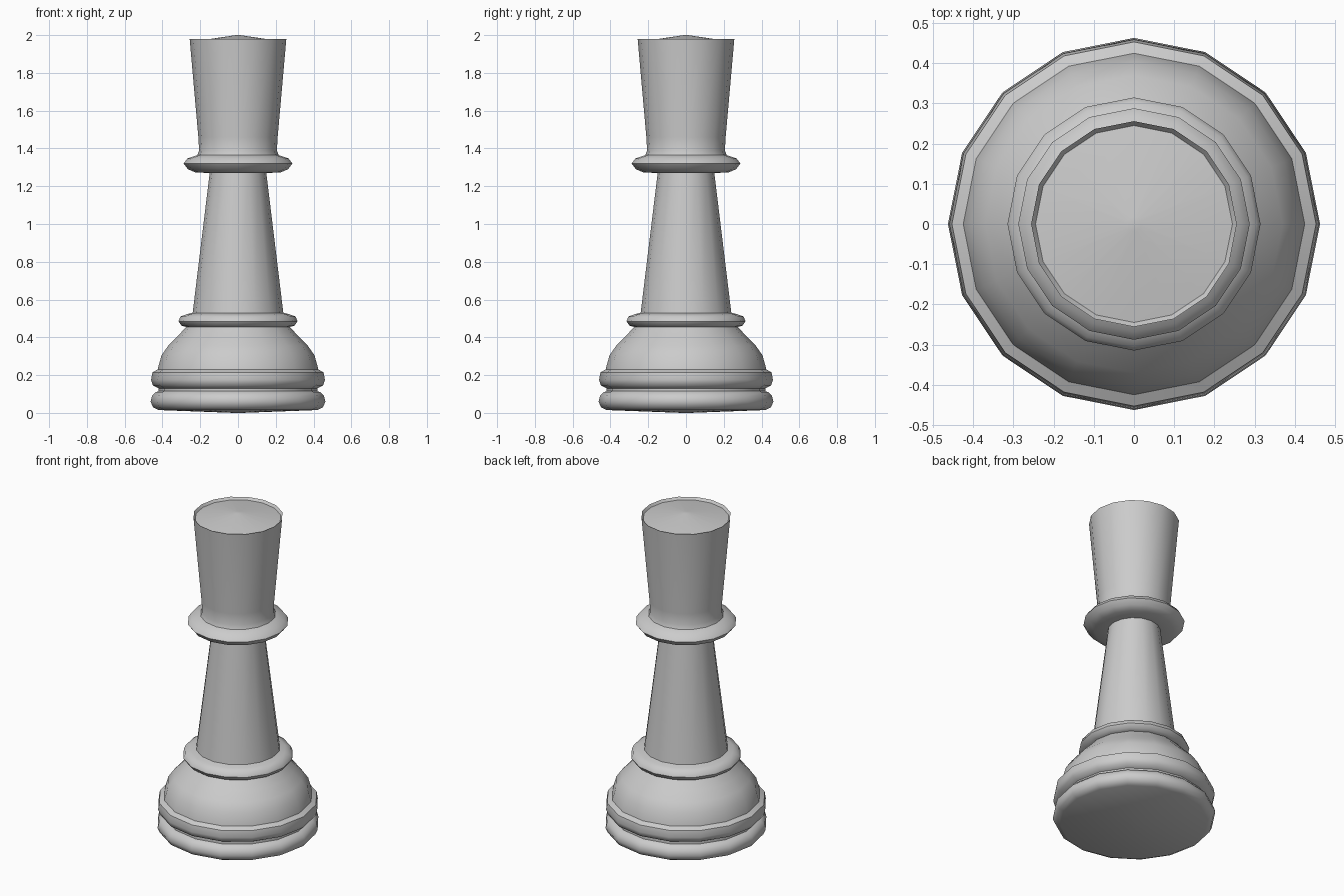
import bpy, bmesh, math

if "Cube" in bpy.data.objects:
    bpy.data.objects.remove(bpy.data.objects["Cube"])

SIDES = 16


def lathe(name, profile):
    """Revolve an (r, z) profile round the z axis; r = 0 points become poles."""
    bm = bmesh.new()
    rings = []
    for r, z in profile:
        if r == 0:
            rings.append([bm.verts.new((0, 0, z))] * SIDES)
        else:
            rings.append([bm.verts.new((r * math.cos(2 * math.pi * i / SIDES),
                                        r * math.sin(2 * math.pi * i / SIDES), z))
                          for i in range(SIDES)])
    for a, b in zip(rings, rings[1:]):
        for i in range(SIDES):
            j = (i + 1) % SIDES
            bm.faces.new(list(dict.fromkeys((a[i], a[j], b[j], b[i]))))
    bmesh.ops.recalc_face_normals(bm, faces=bm.faces[:])
    mesh = bpy.data.meshes.new(name)
    bm.to_mesh(mesh)
    bm.free()
    ob = bpy.data.objects.new(name, mesh)
    bpy.context.collection.objects.link(ob)
    bpy.ops.object.select_all(action='DESELECT')
    ob.select_set(True)
    bpy.context.view_layer.objects.active = ob
    bpy.ops.object.shade_smooth_by_angle(angle=math.radians(50))
    return ob


lathe("chess_piece", [
    # slightly domed underside and lower foot ring
    (0, 0.0), (0.02, 0.0), (0.42, 0.015), (0.45, 0.03), (0.463, 0.06),
    (0.455, 0.09), (0.435, 0.11), (0.42, 0.115),
    # upper foot ring
    (0.42, 0.13), (0.45, 0.145), (0.46, 0.175), (0.453, 0.215), (0.425, 0.23),
    # bell
    (0.423, 0.24), (0.405, 0.305), (0.37, 0.355), (0.32, 0.405), (0.275, 0.455),
    # lower collar
    (0.30, 0.462), (0.315, 0.485), (0.305, 0.51), (0.27, 0.523), (0.24, 0.53),
    # tapered stem
    (0.15, 1.27),
    # upper collar
    (0.225, 1.273), (0.265, 1.29), (0.288, 1.32), (0.268, 1.347), (0.215, 1.365),
    # flared head
    (0.206, 1.39), (0.21, 1.46), (0.256, 1.98),
    # sunken rim and low cone on top
    (0.245, 1.965), (0.018, 1.999), (0, 2.0),
])
